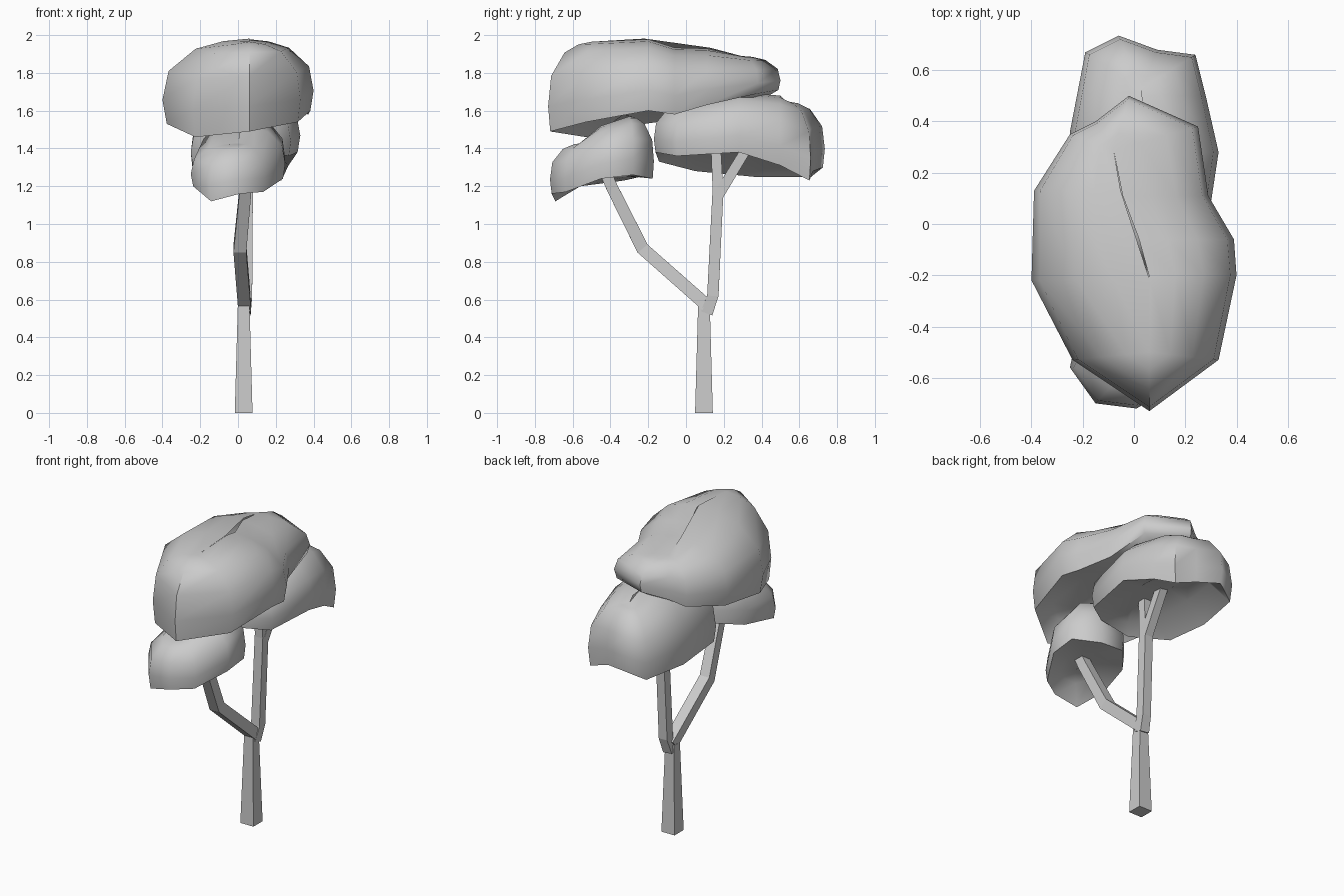
import bpy, bmesh
from mathutils import Vector


def finish(name, rings, smooth):
    # Skin a stack of equal vertex rings, cap open ends, weld collapsed points
    bm = bmesh.new()
    vr = [[bm.verts.new(p) for p in r] for r in rings]
    n = len(vr[0])
    for a, b in zip(vr, vr[1:]):
        for i in range(n):
            j = (i + 1) % n
            bm.faces.new((a[i], a[j], b[j], b[i]))
    if not smooth:
        bm.faces.new(vr[0][::-1])
        bm.faces.new(vr[-1])
    bmesh.ops.remove_doubles(bm, verts=bm.verts, dist=0.004)
    bmesh.ops.recalc_face_normals(bm, faces=bm.faces)
    me = bpy.data.meshes.new(name)
    bm.to_mesh(me)
    bm.free()
    ob = bpy.data.objects.new(name, me)
    bpy.context.collection.objects.link(ob)
    if smooth:
        bpy.context.view_layer.objects.active = ob
        ob.select_set(True)
        bpy.ops.object.shade_smooth_by_angle(angle=1.0)
        ob.select_set(False)
    return ob


def limb(name, pts, half):
    # Four-sided tapered tube along a path
    pts = [Vector(p) for p in pts]
    rings = []
    for i, p in enumerate(pts):
        t = (pts[min(i + 1, len(pts) - 1)] - pts[max(i - 1, 0)]).normalized()
        v = t.cross(Vector((1, 0, 0))).normalized()
        u = v.cross(t)
        h = half[i]
        rings.append([p + u * h * a + v * h * b
                      for a, b in ((-1, -1), (1, -1), (1, 1), (-1, 1))])
    finish(name, rings, False)


def on_spine(spine, y):
    # Point of the crest line at depth y, clamped to its ends
    if y <= spine[0][1]:
        return Vector(spine[0])
    for a, b in zip(spine, spine[1:]):
        if y <= b[1]:
            return Vector(a).lerp(Vector(b), (y - a[1]) / (b[1] - a[1]))
    return Vector(spine[-1])


def crown(name, rim, spine, under):
    # Domed foliage clump: hollow underside, rounded rim, dome up to the crest
    dome = [(0.95, 0), (1, 0.28), (0.93, 0.62), (0.62, 0.88), (0.3, 0.97), (0, 1)]
    rings = []
    for s, f in ((0, 1), (0.5, 0.8)):
        ring = []
        for r in rim:
            c = on_spine(spine, r[1])
            p = c.lerp(Vector(r), s)
            p.z = r[2] + (under - r[2]) * f if s else under
            ring.append(p)
        rings.append(ring)
    for s, f in dome:
        ring = []
        for r in rim:
            c = on_spine(spine, r[1])
            p = c.lerp(Vector(r), s)
            p.z = r[2] + (c.z - r[2]) * f
            ring.append(p)
        rings.append(ring)
    finish(name, rings, True)


# Trunk and branches
limb("trunk", [(0.03, 0.095, 0), (0.03, 0.095, 0.57)], [0.047, 0.031])
limb("front_branch", [(0.035, 0.11, 0.57), (0.01, -0.23, 0.87),
                      (0.04, -0.39, 1.19), (0.05, -0.43, 1.28)],
     [0.034, 0.034, 0.031, 0.03])
limb("back_branch", [(0.035, 0.11, 0.53), (0.045, 0.142, 0.62), (0.05, 0.17, 1.19)],
     [0.032, 0.03, 0.029])
limb("back_twig_upright", [(0.05, 0.17, 1.15), (0.05, 0.157, 1.43)], [0.028, 0.026])
limb("back_twig_slanted", [(0.05, 0.17, 1.15), (0.06, 0.34, 1.43)], [0.028, 0.026])

# Large top crown
crown("top_crown",
      [(0.06, -0.73, 1.49), (0.33, -0.53, 1.54), (0.40, -0.2, 1.6), (0.39, -0.06, 1.58),
       (0.29, 0.11, 1.63), (0.25, 0.38, 1.69), (-0.02, 0.50, 1.71), (-0.15, 0.40, 1.66),
       (-0.25, 0.35, 1.62), (-0.39, 0.13, 1.58), (-0.40, -0.22, 1.53), (-0.24, -0.53, 1.46)],
      [(0.06, -0.5, 1.965), (0.08, -0.33, 2.0), (0.05, -0.15, 1.97), (0, 0, 1.91),
       (-0.08, 0.2, 1.945), (-0.08, 0.29, 1.89)], 1.64)

# Back crown
crown("back_crown",
      [(0.12, -0.17, 1.38), (0.28, -0.05, 1.36), (0.33, 0.28, 1.38), (0.28, 0.5, 1.31),
       (0.24, 0.66, 1.23), (0.09, 0.68, 1.28), (-0.06, 0.735, 1.30), (-0.19, 0.67, 1.25),
       (-0.25, 0.36, 1.25), (-0.25, 0.05, 1.28), (-0.08, -0.15, 1.33)],
      [(0.05, 0.0, 1.63), (0.04, 0.3, 1.7), (0.03, 0.46, 1.72), (0.03, 0.53, 1.65)], 1.39)

# Small front crown
crown("front_crown",
      [(0.01, -0.72, 1.16), (0.14, -0.64, 1.17), (0.25, -0.45, 1.24), (0.25, -0.28, 1.26),
       (0.1, -0.17, 1.24), (-0.08, -0.19, 1.26), (-0.2, -0.33, 1.23),
       (-0.25, -0.56, 1.2), (-0.15, -0.70, 1.12)],
      [(0.0, -0.54, 1.43), (0.03, -0.37, 1.6), (0.04, -0.3, 1.57)], 1.25)
